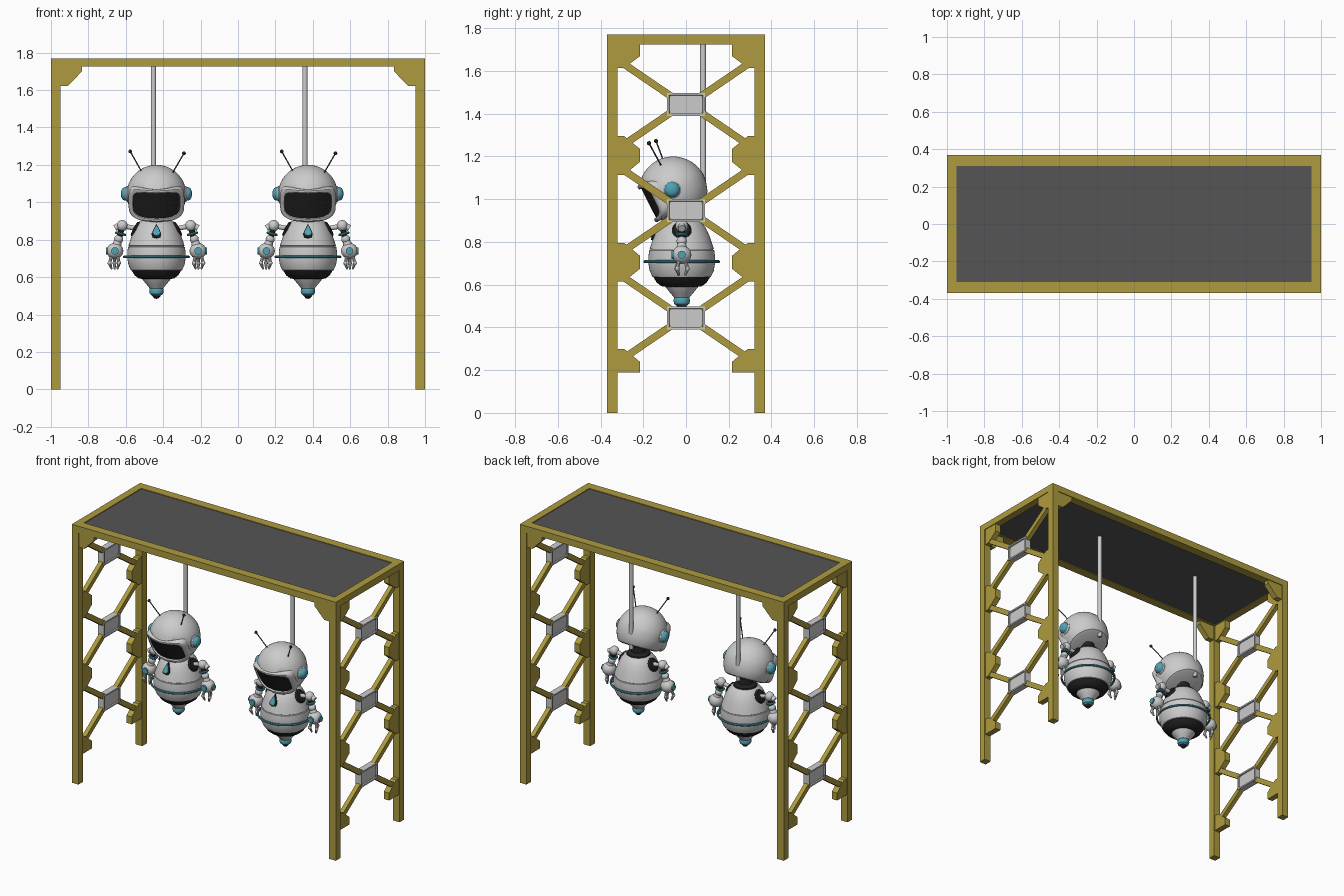
import bpy, bmesh
from math import sin, cos, pi, radians
from mathutils import Vector, Matrix

if "Cube" in bpy.data.objects:
    bpy.data.objects.remove(bpy.data.objects["Cube"])

COL = {"gold": (0.42, 0.33, 0.05), "teal": (0.08, 0.36, 0.45),
       "black": (0.015, 0.015, 0.015), "dark": (0.09, 0.09, 0.09)}
MATS = {}
for key, c in COL.items():
    MATS[key] = bpy.data.materials.new(key)
    MATS[key].diffuse_color = (*c, 1)
T = Matrix.Translation


def loft(name, rings, col=None, M=Matrix(), caps=True):
    """Skin a list of equal-length closed rings."""
    bm = bmesh.new()
    vr = [[bm.verts.new(M @ Vector(p)) for p in r] for r in rings]
    n = len(vr[0])
    for a, b in zip(vr, vr[1:]):
        for i in range(n):
            j = (i + 1) % n
            bm.faces.new((a[i], a[j], b[j], b[i]))
    if caps:
        bm.faces.new(vr[0])
        bm.faces.new(vr[-1])
    bmesh.ops.remove_doubles(bm, verts=bm.verts, dist=1e-5)
    bmesh.ops.recalc_face_normals(bm, faces=bm.faces)
    me = bpy.data.meshes.new(name)
    bm.to_mesh(me)
    bm.free()
    me.shade_smooth()
    me.set_sharp_from_angle(angle=radians(35))
    if col:
        me.materials.append(MATS[col])
    ob = bpy.data.objects.new(name, me)
    bpy.context.collection.objects.link(ob)
    return ob


def lathe(name, prof, col=None, M=Matrix(), n=32, caps=True):
    rings = [[(r * cos(2 * pi * i / n), r * sin(2 * pi * i / n), z) for i in range(n)] for r, z in prof]
    return loft(name, rings, col, M, caps)


def ball(name, c, r, col=None, n=20, sz=1.0):
    prof = [(max(r * sin(pi * k / 12), 0.0008), -r * sz * cos(pi * k / 12)) for k in range(13)]
    return lathe(name, prof, col, T(c), n)


def aim(p, q):
    d = Vector(q) - Vector(p)
    return T(p) @ d.to_track_quat('Z', 'Y').to_matrix().to_4x4(), d.length


def tube(name, p, q, r, col=None, n=16, r2=None):
    M, L = aim(p, q)
    return lathe(name, [(r, 0), (r if r2 is None else r2, L)], col, M, n)


def hoop(name, R, r, col, M, n=40):
    prof = [(R + r * cos(2 * pi * k / 10), r * sin(2 * pi * k / 10)) for k in range(11)]
    return lathe(name, prof, col, M, n, caps=False)


def box(name, x0, x1, y0, y1, z0, z1, col=None):
    sq = [(x0, y0), (x1, y0), (x1, y1), (x0, y1)]
    return loft(name, [[(x, y, z) for x, y in sq] for z in (z0, z1)], col)


def prism_x(name, pts, x0, x1, col):
    return loft(name, [[(x, y, z) for y, z in pts] for x in (x0, x1)], col)


# Roof: panel and four border beams
box("roof_panel", -0.96, 0.96, -0.32, 0.32, 1.73, 1.765, "dark")
for s in (-1, 1):
    box("roof_beam_long", -1, 1, *sorted((s * 0.31, s * 0.37)), 1.725, 1.77, "gold")
    box("roof_beam_short", *sorted((s * 0.95, s)), -0.31, 0.31, 1.725, 1.77, "gold")

# Side frames: posts, gussets, diagonal braces, junction plates
for sx in (-1, 1):
    xa, xb = sx * 0.955, sx * 0.995
    for sy in (-1, 1):
        box("post", *sorted((sx * 0.95, sx)), *sorted((sy * 0.32, sy * 0.37)), 0, 1.73, "gold")
        front = [(0.95, 1.73), (0.834, 1.73), (0.834, 1.70), (0.909, 1.623), (0.95, 1.623)]
        loft("corner_gusset", [[(sx * x, sy * y, z) for x, z in front] for y in (0.325, 0.365)], "gold")
        top = [(0.32, 1.73), (0.215, 1.73), (0.215, 1.67), (0.29, 1.613), (0.32, 1.613)]
        low = [(0.32, 0.30), (0.29, 0.30), (0.215, 0.239), (0.215, 0.188), (0.32, 0.188)]
        mids = [[(0.32, c + 0.091), (0.29, c + 0.091), (0.215, c + 0.03), (0.215, c - 0.03),
                 (0.29, c - 0.091), (0.32, c - 0.091)] for c in (1.205, 0.705)]
        for pts in [top, low] + mids:
            prism_x("side_gusset", [(sy * y, z) for y, z in pts], xa, xb, "gold")
        for c in (1.444, 0.947, 0.445):
            for sz in (-1, 1):
                a, b = Vector((0.29, 0.188)), Vector((0.07, 0.038))
                w = Vector((-(b - a).y, (b - a).x)).normalized() * 0.017
                prism_x("brace", [(sy * p.x, c + sz * p.y) for p in (a + w, b + w, b - w, a - w)],
                        sx * 0.96, sx * 0.99, "gold")
    for c in (1.444, 0.947, 0.445):
        secs = [(-0.014, 0.078, 0.042), (-0.022, 0.08, 0.044), (-0.022, 0.09, 0.054),
                (0.022, 0.09, 0.054), (0.022, 0.08, 0.044), (0.014, 0.078, 0.042)]
        loft("junction_plate", [[(sx * 0.975 + d, y, c + z) for y, z in
                                 ((-h, -v), (h, -v), (h, v), (-h, v))] for d, h, v in secs])


def visor_ring(y, hx, hz, n=48):
    """Rounded rectangle wrapped around the face."""
    pts = []
    for i in range(n):
        c, s = cos(2 * pi * i / n), sin(2 * pi * i / n)
        x = hx * abs(c) ** 0.45 * (1 if c > 0 else -1)
        z = hz * abs(s) ** 0.45 * (1 if s > 0 else -1)
        pts.append((x, y + 2.5 * x * x, z))
    return pts


def robot(cx):
    P = lambda x, y, z: (cx + x, y, z)
    # Hanging rod
    tube("hanging_rod", P(-0.016, 0.08, 0.98), P(-0.016, 0.08, 1.74), 0.014)

    # Head, tipped forward
    H = T(P(0, -0.06, 1.04)) @ Matrix.Rotation(radians(27), 4, 'X')
    prof = [(0.001, -0.10), (0.11, -0.10), (0.128, -0.094), (0.142, -0.075), (0.154, -0.04)]
    prof += [(max(0.16 * cos(a * pi / 24), 0.001), 0.16 * sin(a * pi / 24)) for a in range(13)]
    n = 48
    rings = []
    for r, z in prof:
        ring = [(r * cos(2 * pi * i / n), r * sin(2 * pi * i / n)) for i in range(n)]
        rings.append([(x, max(y, -0.115 + 2.5 * x * x) if y < 0 and z < 0.09 else y, z) for x, y in ring])
    loft("head", rings, None, H)
    loft("visor_rim", [visor_ring(*s) for s in (
        (-0.05, 0.128, 0.085), (-0.09, 0.143, 0.094), (-0.13, 0.149, 0.097), (-0.139, 0.145, 0.094),
        (-0.142, 0.136, 0.085), (-0.139, 0.127, 0.077), (-0.124, 0.124, 0.075))], None, H, caps=False)
    loft("visor_glass", [visor_ring(-0.129, 0.127 * k, 0.077 * k) for k in (1, 0.8, 0.55, 0.3, 0.05)], "black", H)

    # Ears and antennae
    for s in (-1, 1):
        M, _ = aim(P(s * 0.145, -0.065, 1.045), P(s * 0.2, -0.065, 1.045))
        lathe("ear_base", [(0.043, 0), (0.043, 0.012), (0.037, 0.018)], None, M, 24)
        lathe("ear_cap", [(0.037, 0.01), (0.036, 0.025), (0.03, 0.036), (0.018, 0.043), (0.001, 0.045)], "teal", M, 24)
    for a, b in (((-0.08, -0.10, 1.165), (-0.14, -0.14, 1.272)), ((0.085, -0.115, 1.155), (0.147, -0.173, 1.262))):
        tube("antenna", P(*a), P(*b), 0.0035, "dark", 8)
        ball("antenna_tip", P(*b), 0.01, "black", 12)

    # Body of revolution: neck, shell, band, cone, tail
    B = T(P(0, -0.02, 0))
    lathe("neck", [(0.08, 0.88), (0.072, 0.912), (0.045, 0.925), (0.04, 0.96)], "black", B)
    lathe("body_shell", [(0.06, 0.895), (0.075, 0.905), (0.092, 0.893), (0.112, 0.867), (0.13, 0.828),
                         (0.143, 0.79), (0.15, 0.768), (0.147, 0.766), (0.147, 0.763), (0.152, 0.761),
                         (0.156, 0.73), (0.156, 0.70), (0.15, 0.665), (0.137, 0.637), (0.12, 0.63)], None, B, 48)
    lathe("lower_band", [(0.13, 0.642), (0.132, 0.635), (0.117, 0.61), (0.095, 0.593), (0.06, 0.588)], "black", B, 40)
    lathe("tail_cone", [(0.06, 0.605), (0.08, 0.598), (0.075, 0.588), (0.055, 0.563), (0.036, 0.54), (0.02, 0.538)], None, B)
    lathe("tail_ring", [(0.03, 0.546), (0.036, 0.538), (0.039, 0.524), (0.035, 0.51), (0.024, 0.502)], "teal", B, 24)
    lathe("tail_tip", [(0.026, 0.508), (0.022, 0.498), (0.012, 0.487), (0.002, 0.484)], "black", B, 16)
    hoop("waist_hoop", 0.172, 0.007, "teal", T(P(0, -0.02, 0.708)))

    # Chest badge: drop outline lying on the sloping chest
    C = T(P(0, -0.144, 0.843)) @ Matrix.Rotation(radians(-25), 4, 'X')
    drop = [(0, 0.036), (0.012, 0.012), (0.021, -0.012), (0.017, -0.026), (0, -0.032),
            (-0.017, -0.026), (-0.021, -0.012), (-0.012, 0.012)]
    for nm, k, y, col in (("badge_back", 1.2, -0.006, "black"), ("badge", 0.9, -0.012, "teal")):
        loft(nm, [[(x * k, d, z * k) for x, z in drop] for d in (0.02, y)], col, C)

    # Arms
    for s in (-1, 1):
        A = lambda x, z, y=-0.02: P(s * x, y, z)
        M, _ = aim(A(0.09, 0.845), A(0.14, 0.872))
        lathe("shoulder_socket", [(0.046, 0), (0.046, 0.024), (0.038, 0.034), (0.002, 0.038)], "black", M, 24)
        tube("shoulder_link", A(0.11, 0.86), A(0.185, 0.875), 0.013)
        ball("shoulder_ball", A(0.183, 0.875), 0.03)
        tube("shoulder_cap", A(0.19, 0.88), A(0.222, 0.862), 0.017)
        tube("upper_arm", A(0.187, 0.86), A(0.2, 0.80), 0.016, "black")
        M, _ = aim(A(0.192, 0.832), A(0.2, 0.80))
        hoop("elbow_ring", 0.024, 0.007, "teal", M, 20)
        ball("elbow", A(0.202, 0.803), 0.024)
        tube("forearm", A(0.203, 0.80), A(0.22, 0.75), 0.018, None, 16, 0.03)
        ball("hand_hub", A(0.222, 0.74), 0.045, None, 24, 0.95)
        tube("hub_button", A(0.222, 0.74, -0.03), A(0.222, 0.74, -0.069), 0.02, "teal", 20)
        tube("hub_side_button", A(0.23, 0.74), A(0.27, 0.74), 0.019, "teal", 20)
        for fx, fy in ((-0.02, -0.02), (0.022, -0.018), (0.0, 0.022)):
            a, b, c = [A(0.224 + fx * k, z, -0.02 + fy * k) for k, z in ((0.8, 0.71), (1.2, 0.675), (0.7, 0.643))]
            tube("finger_upper", a, b, 0.009, None, 10)
            ball("knuckle", b, 0.011, None, 10)
            tube("finger_tip", b, c, 0.010, None, 10, 0.005)


robot(-0.436)
robot(0.374)

for m in bpy.data.materials:
    if m.users and not m.is_grease_pencil:
        m.use_nodes = True
        m.node_tree.nodes["Principled BSDF"].inputs["Base Color"].default_value = m.diffuse_color
